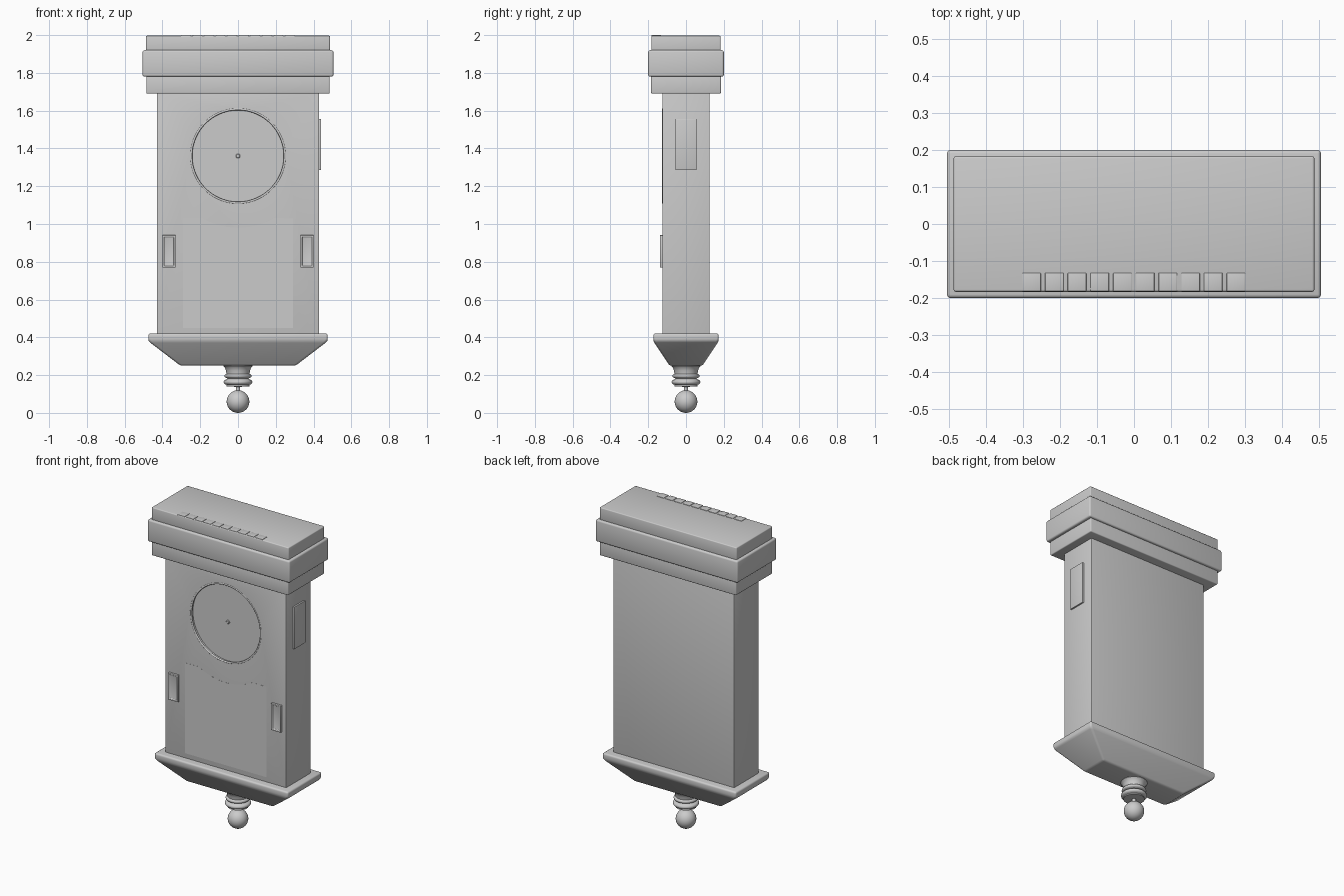
import bpy, bmesh
from math import pi, sin, cos, radians, sqrt

if "Cube" in bpy.data.objects:
    bpy.data.objects.remove(bpy.data.objects["Cube"])


def finish(ob, bevel=0, segments=3):
    bpy.ops.object.select_all(action='DESELECT')
    ob.select_set(True)
    bpy.context.view_layer.objects.active = ob
    if bevel:
        m = ob.modifiers.new("bevel", 'BEVEL')
        m.width, m.segments, m.limit_method = bevel, segments, 'ANGLE'
        bpy.ops.object.modifier_apply(modifier=m.name)
    bpy.ops.object.shade_smooth_by_angle(angle=radians(35))
    return ob


def from_bmesh(name, bm, bevel=0, segments=3):
    bmesh.ops.recalc_face_normals(bm, faces=bm.faces)
    me = bpy.data.meshes.new(name)
    bm.to_mesh(me)
    bm.free()
    ob = bpy.data.objects.new(name, me)
    bpy.context.collection.objects.link(ob)
    return finish(ob, bevel, segments)


def box(name, x, y, z, bevel=0.006):
    bm = bmesh.new()
    bmesh.ops.create_cube(bm, size=1)
    for v in bm.verts:
        v.co = [(a + b) / 2 + c * (b - a) for c, (a, b) in zip(v.co, (x, y, z))]
    return from_bmesh(name, bm, bevel)


def lathe(name, profile, steps=64):
    bm = bmesh.new()
    vs = [bm.verts.new((r, 0, z)) for r, z in profile]
    es = [bm.edges.new(p) for p in zip(vs, vs[1:])]
    bmesh.ops.spin(bm, geom=vs + es, cent=(0, 0, 0), axis=(0, 0, 1),
                   angle=2 * pi, steps=steps)
    bmesh.ops.remove_doubles(bm, verts=bm.verts, dist=1e-5)
    return from_bmesh(name, bm)


def bead(r, z, h, n=6):
    # rounded ring profile from top to bottom
    return [(r - h + h * sin(pi * i / n), z + h * cos(pi * i / n)) for i in range(n + 1)]


# Case with round dial recess
DIAL_Z, FRONT = 1.36, -0.125
case = box("case", (-0.43, 0.43), (FRONT, 0.125), (0.40, 1.70), 0.004)
bpy.ops.mesh.primitive_cylinder_add(vertices=96, radius=0.25, depth=0.05,
                                    location=(0, FRONT, DIAL_Z), rotation=(pi / 2, 0, 0))
cutter = bpy.context.object
cutter.name = "dial_cutter"
cutter.hide_render = True
m = case.modifiers.new("dial_recess", 'BOOLEAN')
m.operation, m.object, m.solver = 'DIFFERENCE', cutter, 'EXACT'
bpy.context.view_layer.objects.active = case
bpy.ops.object.modifier_apply(modifier=m.name)
bpy.data.objects.remove(cutter)
finish(case)

# Dial rim and hand hub
bpy.ops.mesh.primitive_torus_add(major_radius=0.248, minor_radius=0.006, major_segments=96,
                                 minor_segments=12, location=(0, FRONT + 0.004, DIAL_Z),
                                 rotation=(pi / 2, 0, 0))
bpy.context.object.name = "dial_rim"
finish(bpy.context.object)
hub = lathe("hand_hub", [(0, 0.006), (0.008, 0.006), (0.012, 0.003), (0.012, 0), (0, 0)], 24)
hub.rotation_euler = (pi / 2, 0, 0)
hub.location = (0, FRONT + 0.025, DIAL_Z)

# Flush door panel, its top scooped around the dial
bm = bmesh.new()
arc = [(-0.19 + 0.38 * i / 20) for i in range(21)]
outline = [(-0.29, 0.45), (-0.29, 1.03)]
outline += [(x, DIAL_Z - sqrt(0.38 ** 2 - x * x)) for x in arc]
outline += [(0.29, 1.03), (0.29, 0.45)]
face = bm.faces.new([bm.verts.new((x, FRONT - 0.0006, z)) for x, z in outline])
ext = bmesh.ops.extrude_face_region(bm, geom=[face])
for g in ext["geom"]:
    if isinstance(g, bmesh.types.BMVert):
        g.co.y += 0.004
from_bmesh("door_panel", bm)

# Front catches with recessed centres, mirrored
for side, label in ((-1, "left"), (1, "right")):
    bm = bmesh.new()
    bmesh.ops.create_cube(bm, size=1)
    for v in bm.verts:
        v.co = (side * 0.365 + v.co.x * 0.07, -0.127 + v.co.y * 0.022, 0.855 + v.co.z * 0.172)
    bm.normal_update()
    front = [f for f in bm.faces if f.normal.y < -0.9]
    bmesh.ops.inset_region(bm, faces=front, thickness=0.012, depth=0)
    bmesh.ops.inset_region(bm, faces=front, thickness=0.004, depth=-0.005)
    from_bmesh(label + "_catch", bm, 0.002, 2)

# Side plate (right side only)
box("side_plate", (0.42, 0.44), (-0.055, 0.055), (1.285, 1.555), 0.001)

# Stepped crown
box("crown_lower", (-0.485, 0.485), (-0.185, 0.185), (1.69, 1.79))
box("crown_middle", (-0.505, 0.505), (-0.2, 0.2), (1.78, 1.92), 0.01)
box("crown_top", (-0.487, 0.487), (-0.183, 0.183), (1.91, 1.997))

# Row of small blocks along the front top edge
for i in range(10):
    x = -0.2765 + i * 0.0613
    box(f"crown_block_{i + 1}", (x - 0.025, x + 0.025), (-0.182, -0.132), (1.96, 2.0), 0.002)

# Tapered base with rounded lip
bm = bmesh.new()
rings = [[bm.verts.new((sx * x, sy * y, z)) for sx, sy in ((-1, -1), (1, -1), (1, 1), (-1, 1))]
         for x, y, z in ((0.305, 0.087, 0.25), (0.475, 0.173, 0.38), (0.475, 0.173, 0.42))]
for a, b in zip(rings, rings[1:]):
    for i in range(4):
        j = (i + 1) % 4
        bm.faces.new((a[i], a[j], b[j], b[i]))
bm.faces.new(rings[0])
bm.faces.new(rings[-1])
from_bmesh("tapered_base", bm, 0.011, 4)

# Turned finial with ball
profile = [(0, 0.26), (0.078, 0.26), (0.078, 0.248), (0.07, 0.24), (0.064, 0.225), (0.061, 0.207)]
profile += bead(0.072, 0.196, 0.011) + [(0.054, 0.182)] + bead(0.076, 0.163, 0.013)
profile += [(0.06, 0.148), (0.062, 0.14), (0.011, 0.138), (0.011, 0.118)]
profile += [(0.06 * sin(a), 0.06 + 0.06 * cos(a))
            for a in [0.2 + (pi - 0.2) * i / 20 for i in range(20)]] + [(0, 0)]
lathe("finial", profile)
